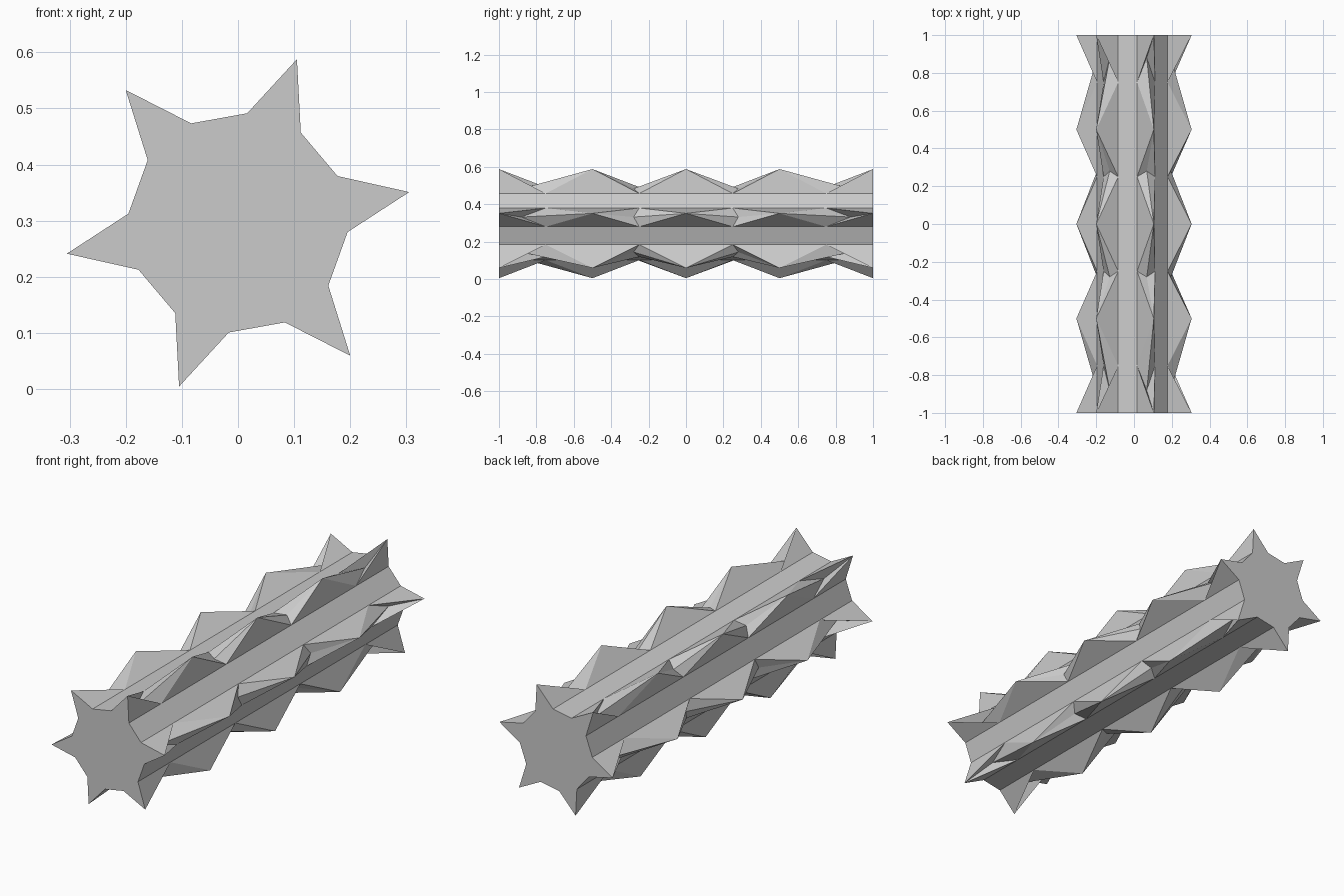
import bpy, bmesh
from math import cos, sin, radians

if "Cube" in bpy.data.objects:
    bpy.data.objects.remove(bpy.data.objects["Cube"])

R_CORE, R_TIP, R_MID, ZC = 0.196, 0.31, 0.199, 0.296
# stations along the bar: core y, ridge y, ridge radius
stations = [(-1, -1, R_TIP), (-.75, -.88, R_MID), (-.5, -.5, R_TIP), (-.25, -.28, R_MID),
            (0, 0, R_TIP), (.25, .28, R_MID), (.5, .5, R_TIP), (.75, .88, R_MID), (1, 1, R_TIP)]

bm = bmesh.new()


def vert(r, deg, y):
    return bm.verts.new((r * cos(radians(deg)), y, ZC + r * sin(radians(deg))))


# star rings: core corner, ridge point, core corner for each of six fins
rings = []
for yc, yt, rt in stations:
    ring = []
    for k in range(6):
        a = 10.2 + 60 * k
        ring += [vert(R_CORE, a - 15, yc), vert(rt, a, yt), vert(R_CORE, a + 15, yc)]
    rings.append(ring)

# skin between rings; fin flanks are split from ridge peaks to the core
for s, (p, q) in enumerate(zip(rings, rings[1:])):
    for i in range(18):
        j = (i + 1) % 18
        a, b, c, d = p[i], p[j], q[j], q[i]
        if i % 3 == 2:
            bm.faces.new((a, b, c, d))
        elif (i % 3 == 0) == (s % 2 == 0):
            bm.faces.new((a, b, d))
            bm.faces.new((b, c, d))
        else:
            bm.faces.new((a, b, c))
            bm.faces.new((a, c, d))

# star end caps
bm.faces.new(rings[0])
bm.faces.new(rings[-1])
bmesh.ops.recalc_face_normals(bm, faces=bm.faces)

mesh = bpy.data.meshes.new("spiked_bar")
bm.to_mesh(mesh)
bm.free()
bar = bpy.data.objects.new("spiked_bar", mesh)
bpy.context.collection.objects.link(bar)
